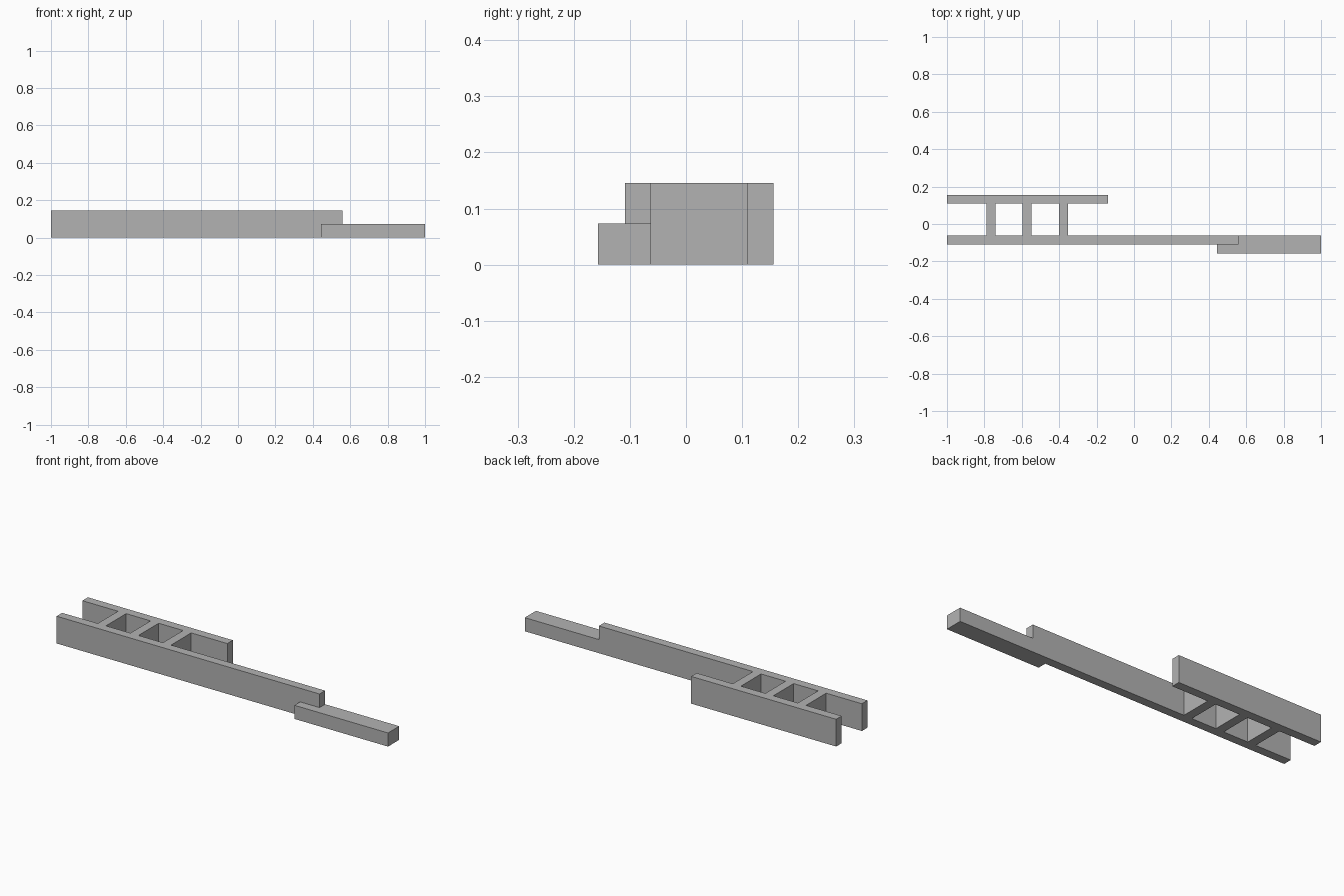
import bpy
import bmesh

default = bpy.data.objects.get("Cube")
if default:
    bpy.data.objects.remove(default, do_unlink=True)

# Single plain grey
grey = bpy.data.materials.new("plain_grey")
grey.use_nodes = True
colour = (0.45, 0.45, 0.45, 1)
grey.diffuse_color = colour
grey.node_tree.nodes["Principled BSDF"].inputs["Base Color"].default_value = colour


def extrude_footprint(name, outline, height):
    """Raise a counter-clockwise floor outline into a flat-sided solid."""
    bm = bmesh.new()
    base = bm.faces.new([bm.verts.new((x, y, 0)) for x, y in outline])
    raised = bmesh.ops.extrude_face_region(bm, geom=[base], use_keep_orig=True)
    top = [v for v in raised["geom"] if isinstance(v, bmesh.types.BMVert)]
    bmesh.ops.translate(bm, verts=top, vec=(0, 0, height))
    bmesh.ops.recalc_face_normals(bm, faces=bm.faces)
    mesh = bpy.data.meshes.new(name)
    bm.to_mesh(mesh)
    bm.free()
    mesh.materials.append(grey)
    obj = bpy.data.objects.new(name, mesh)
    bpy.context.collection.objects.link(obj)
    return obj


def rect(x0, x1, y0, y1):
    return [(x0, y0), (x1, y0), (x1, y1), (x0, y1)]


HEIGHT = 0.146
FRONT, FRONT_INNER = -0.109, -0.062
BACK_INNER, BACK = 0.109, 0.156
LONG_END, STEP_START = 0.56, 0.445

# Two parallel rails, the front one longer
extrude_footprint("front_rail", rect(-1, LONG_END, FRONT, FRONT_INNER), HEIGHT)
extrude_footprint("back_rail", rect(-1, -0.14, BACK_INNER, BACK), HEIGHT)

# Cross walls joining the rails
for i in range(3):
    x = -0.764 + i * 0.193
    extrude_footprint(f"cross_wall_{i + 1}",
                      rect(x - 0.024, x + 0.024, FRONT_INNER, BACK_INNER), HEIGHT)

# Low end block, notched to wrap the tip of the front rail
extrude_footprint("end_block", [
    (STEP_START, -0.157), (1, -0.157), (1, FRONT_INNER),
    (LONG_END, FRONT_INNER), (LONG_END, FRONT), (STEP_START, FRONT),
], HEIGHT / 2)
